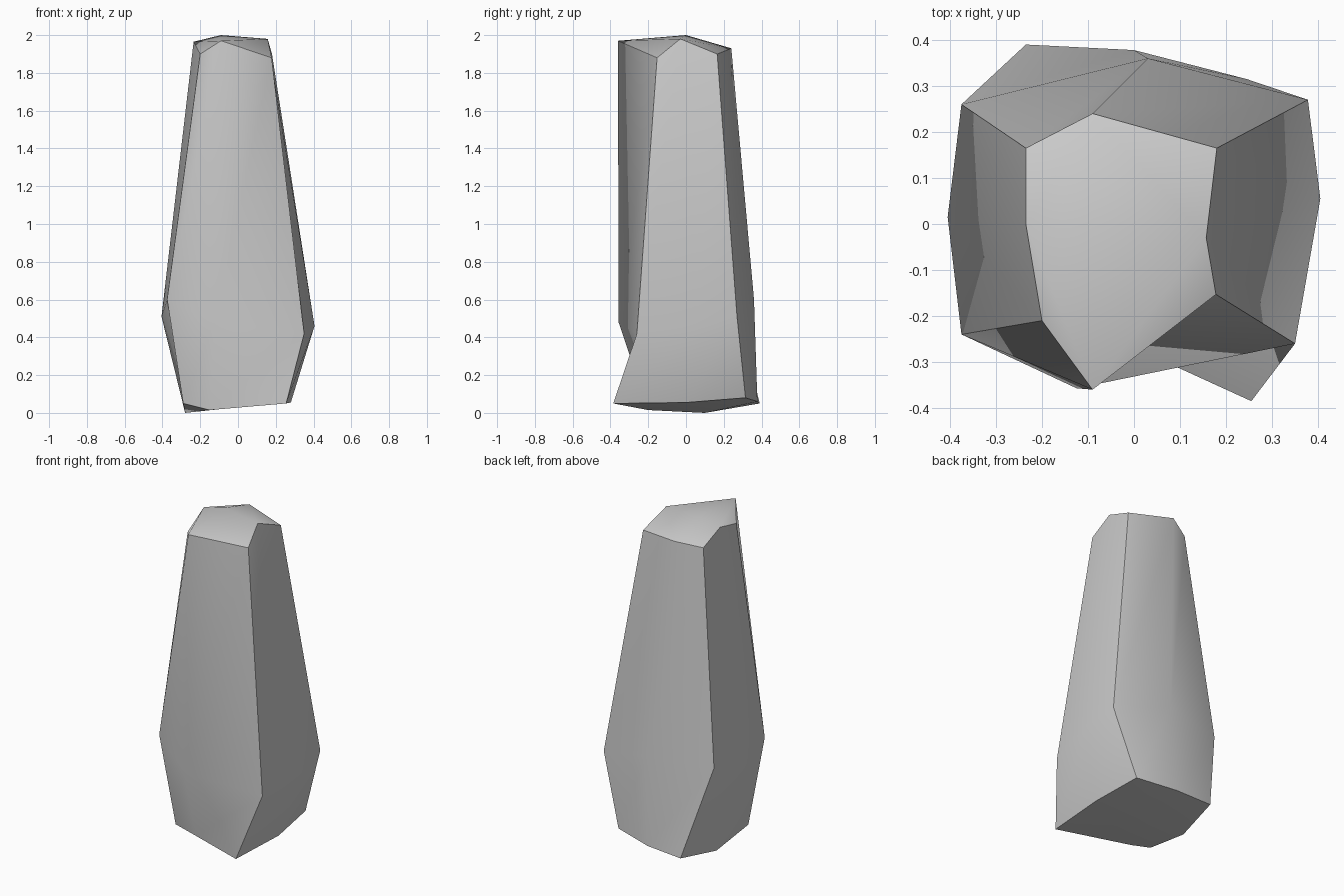
import bpy
import bmesh

default_cube = bpy.data.objects.get("Cube")
if default_cube:
    bpy.data.objects.remove(default_cube, do_unlink=True)


def make_material(name, colour):
    material = bpy.data.materials.new(name)
    material.use_nodes = True
    material.diffuse_color = colour
    shader = material.node_tree.nodes["Principled BSDF"]
    shader.inputs["Base Color"].default_value = colour
    shader.inputs["Roughness"].default_value = 0.8
    return material


# Irregular eight-point rings, corner and mid-side alternating,
# running counter-clockwise from the front corner on the -x side
base_ring = [
    (-0.29, -0.20, 0.05), (-0.15, -0.20, 0.015), (0.255, -0.385, 0.05),
    (0.28, 0.00, 0.055), (0.245, 0.315, 0.08), (0.00, 0.378, 0.06),
    (-0.235, 0.39, 0.05), (-0.28, 0.10, 0.00),
]
belly_ring = [
    (-0.375, -0.24, 0.60), (-0.125, -0.357, 0.48), (0.35, -0.26, 0.42),
    (0.405, 0.055, 0.46), (0.378, 0.27, 0.51), (0.03, 0.36, 0.60),
    (-0.375, 0.26, 0.60), (-0.405, 0.015, 0.51),
]
crown_ring = [
    (-0.20, -0.21, 1.90), (-0.09, -0.36, 1.97), (0.178, -0.153, 1.88),
    (0.157, -0.03, 1.98), (0.18, 0.165, 1.90), (-0.09, 0.24, 1.93),
    (-0.235, 0.165, 1.90), (-0.235, 0.00, 1.965),
]
base_centre = (0.0, 0.0, 0.03)
crown_centre = (-0.09, 0.0, 2.0)


def bridge(bm, lower, upper):
    """Join two rings with a band of quads."""
    count = len(lower)
    for i in range(count):
        j = (i + 1) % count
        bm.faces.new((lower[i], lower[j], upper[j], upper[i]))


def cap(bm, ring, centre):
    """Close a ring with one quad per corner around a centre point."""
    middle = bm.verts.new(centre)
    for i in range(0, len(ring), 2):
        bm.faces.new((ring[i - 1], ring[i], ring[i + 1], middle))


def sharpen(bm, pairs):
    for a, b in pairs:
        bm.edges.get((a, b)).smooth = False


# Standing stone: two bands and two caps
bm = bmesh.new()
base, belly, crown = [
    [bm.verts.new(point) for point in ring]
    for ring in (base_ring, belly_ring, crown_ring)
]
bridge(bm, base, belly)
bridge(bm, belly, crown)
cap(bm, base, base_centre)
cap(bm, crown, crown_centre)
bmesh.ops.recalc_face_normals(bm, faces=bm.faces)

# Soft facets, hard only along the four corners and both rims
for face in bm.faces:
    face.smooth = True
for ring in (base, crown):
    sharpen(bm, zip(ring, ring[1:] + ring[:1]))
for lower, upper in ((base, belly), (belly, crown)):
    sharpen(bm, zip(lower[::2], upper[::2]))

mesh = bpy.data.meshes.new("standing_stone")
bm.to_mesh(mesh)
bm.free()
mesh.materials.append(make_material("stone grey", (0.6, 0.6, 0.6, 1.0)))
stone = bpy.data.objects.new("standing_stone", mesh)
bpy.context.collection.objects.link(stone)
